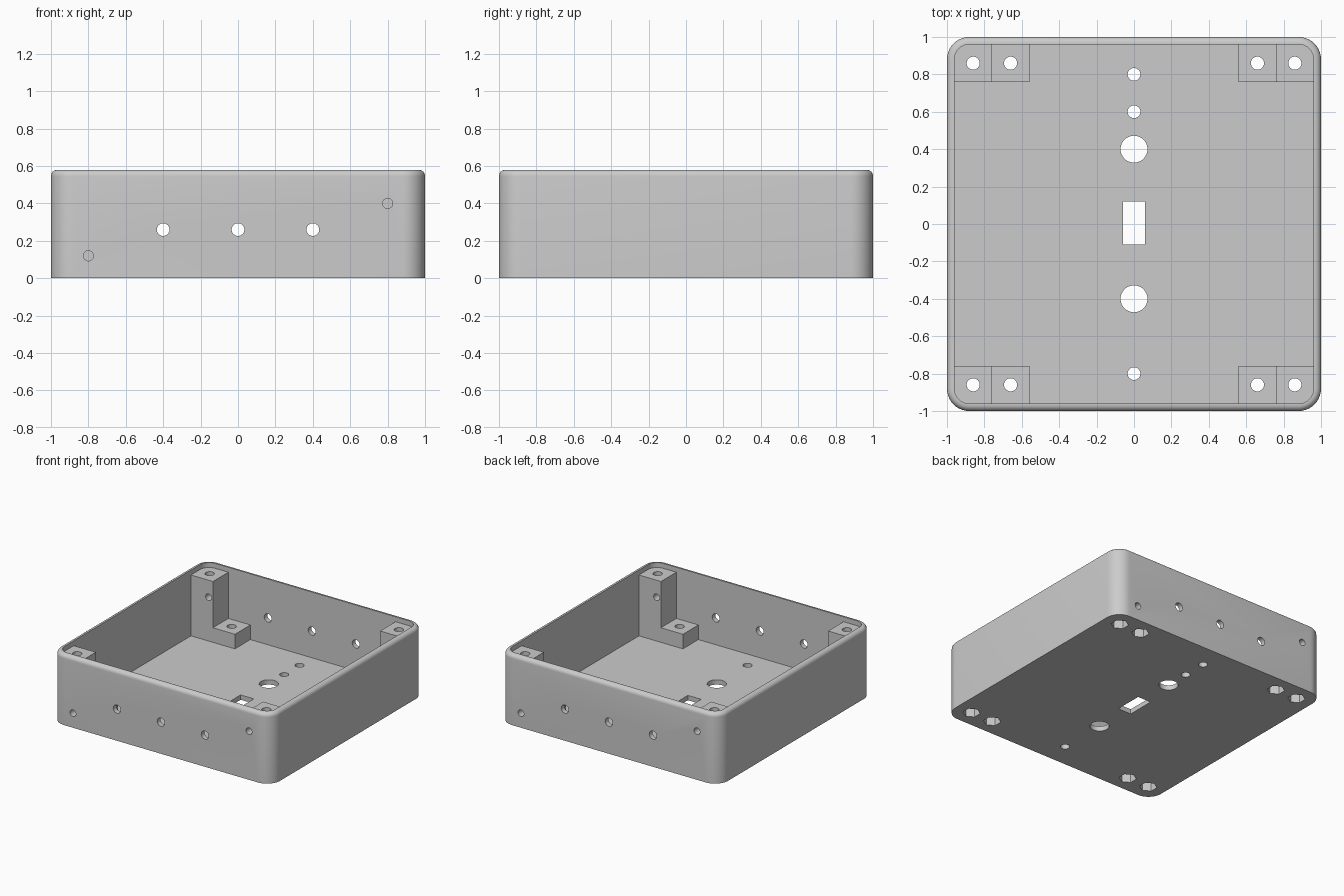
import bpy
import bmesh
import math
from mathutils import Matrix

cube = bpy.data.objects.get("Cube")
if cube:
    bpy.data.objects.remove(cube, do_unlink=True)

HEIGHT, WALL, FLOOR = 0.58, 0.04, 0.04
POST, STEP, POST_TOP, STEP_TOP = 0.76, 0.56, 0.54, 0.16


def add_object(name, bm):
    bmesh.ops.recalc_face_normals(bm, faces=bm.faces)
    mesh = bpy.data.meshes.new(name)
    bm.to_mesh(mesh)
    bm.free()
    obj = bpy.data.objects.new(name, mesh)
    bpy.context.collection.objects.link(obj)
    return obj


def box(name, low, high):
    bm = bmesh.new()
    bmesh.ops.create_cube(bm, size=1)
    for v in bm.verts:
        v.co = [h if c > 0 else l for c, l, h in zip(v.co, low, high)]
    return add_object(name, bm)


def rounded_block(name, half, radius, z0, z1, rim=0):
    """Square block with rounded upright corners and an optional rounded top edge."""
    bm = bmesh.new()
    corners = []
    steps = 10
    for quarter in range(4):
        mid = math.radians(45 + 90 * quarter)
        cx = math.copysign(half - radius, math.cos(mid))
        cy = math.copysign(half - radius, math.sin(mid))
        for i in range(steps + 1):
            a = math.pi / 2 * (quarter + i / steps)
            corners.append(bm.verts.new((cx + radius * math.cos(a), cy + radius * math.sin(a), z0)))
    base = bm.faces.new(corners)
    top = bmesh.ops.extrude_face_region(bm, geom=[base])["geom"]
    for v in top:
        if isinstance(v, bmesh.types.BMVert):
            v.co.z = z1
    if rim:
        edges = [e for e in bm.edges if all(v.co.z > z1 - 0.001 for v in e.verts)]
        bmesh.ops.bevel(bm, geom=edges, offset=rim, segments=6, profile=0.5, affect='EDGES')
    return add_object(name, bm)


def rod(name, radius, start, length, axis='Z', sides=32):
    bm = bmesh.new()
    bmesh.ops.create_cone(bm, cap_ends=True, segments=sides, radius1=radius, radius2=radius, depth=length)
    bmesh.ops.translate(bm, verts=bm.verts, vec=(0, 0, length / 2))
    if axis == 'Y':
        bm.transform(Matrix.Rotation(-math.pi / 2, 4, 'X'))
    bmesh.ops.translate(bm, verts=bm.verts, vec=start)
    return add_object(name, bm)


def cut(target, cutter):
    """Subtract the cutter from the target and discard it."""
    mod = target.modifiers.new("cut", 'BOOLEAN')
    mod.operation, mod.solver, mod.object = 'DIFFERENCE', 'EXACT', cutter
    graph = bpy.context.evaluated_depsgraph_get()
    result = bpy.data.meshes.new_from_object(target.evaluated_get(graph))
    target.modifiers.clear()
    target.data = result
    bpy.data.objects.remove(cutter, do_unlink=True)


# Cavity, with the stepped corner posts left standing
cavity = rounded_block("cavity", 1 - WALL, 0.08, FLOOR, 0.8)
for sx in (-1, 1):
    for sy in (-1, 1):
        for inner, top in ((POST, POST_TOP), (STEP, STEP_TOP)):
            xs = sorted((sx * inner, sx * 1.1))
            ys = sorted((sy * POST, sy * 1.1))
            cut(cavity, box("post", (xs[0], ys[0], -0.1), (xs[1], ys[1], top)))

# Outer shell with softened rim
enclosure = rounded_block("enclosure", 1, 0.12, 0, HEIGHT, rim=0.034)
cut(enclosure, cavity)

# Screw holes and hexagonal nut pockets in the posts
for sx in (-1, 1):
    for sy in (-1, 1):
        for x in (0.86, 0.66):
            cut(enclosure, rod("screw_hole", 0.035, (sx * x, sy * 0.86, -0.1), 0.9))
            cut(enclosure, rod("nut_pocket", 0.066, (sx * x, sy * 0.86, -0.1), 0.18, sides=6))

# Openings along the middle of the floor
for y, r in ((0.8, 0.034), (0.6, 0.034), (0.4, 0.072), (-0.4, 0.072), (-0.8, 0.034)):
    cut(enclosure, rod("floor_hole", r, (0, y, -0.1), 0.3))
cut(enclosure, box("floor_slot", (-0.06, -0.11, -0.1), (0.06, 0.12, 0.2)))

# Through holes in the front and back walls
for x in (-0.4, 0, 0.4):
    cut(enclosure, rod("wall_hole", 0.034, (x, -1.1, 0.26), 2.2, 'Y'))

# Side screw holes through the posts, one low and one high on each wall
for s in (-1, 1):
    for x, z in ((0.8, 0.12), (-0.8, 0.4)):
        start = -1.1 if s < 0 else 0.7
        cut(enclosure, rod("post_hole", 0.027, (s * x, start, z), 0.4, 'Y'))

# Single grey finish
grey = bpy.data.materials.new("grey")
grey.use_nodes = True
colour = (0.6, 0.6, 0.6, 1)
grey.diffuse_color = colour
grey.node_tree.nodes["Principled BSDF"].inputs["Base Color"].default_value = colour
enclosure.data.materials.clear()
enclosure.data.materials.append(grey)

bpy.ops.object.select_all(action='DESELECT')
enclosure.select_set(True)
bpy.context.view_layer.objects.active = enclosure
bpy.ops.object.shade_smooth_by_angle(angle=math.radians(30))
